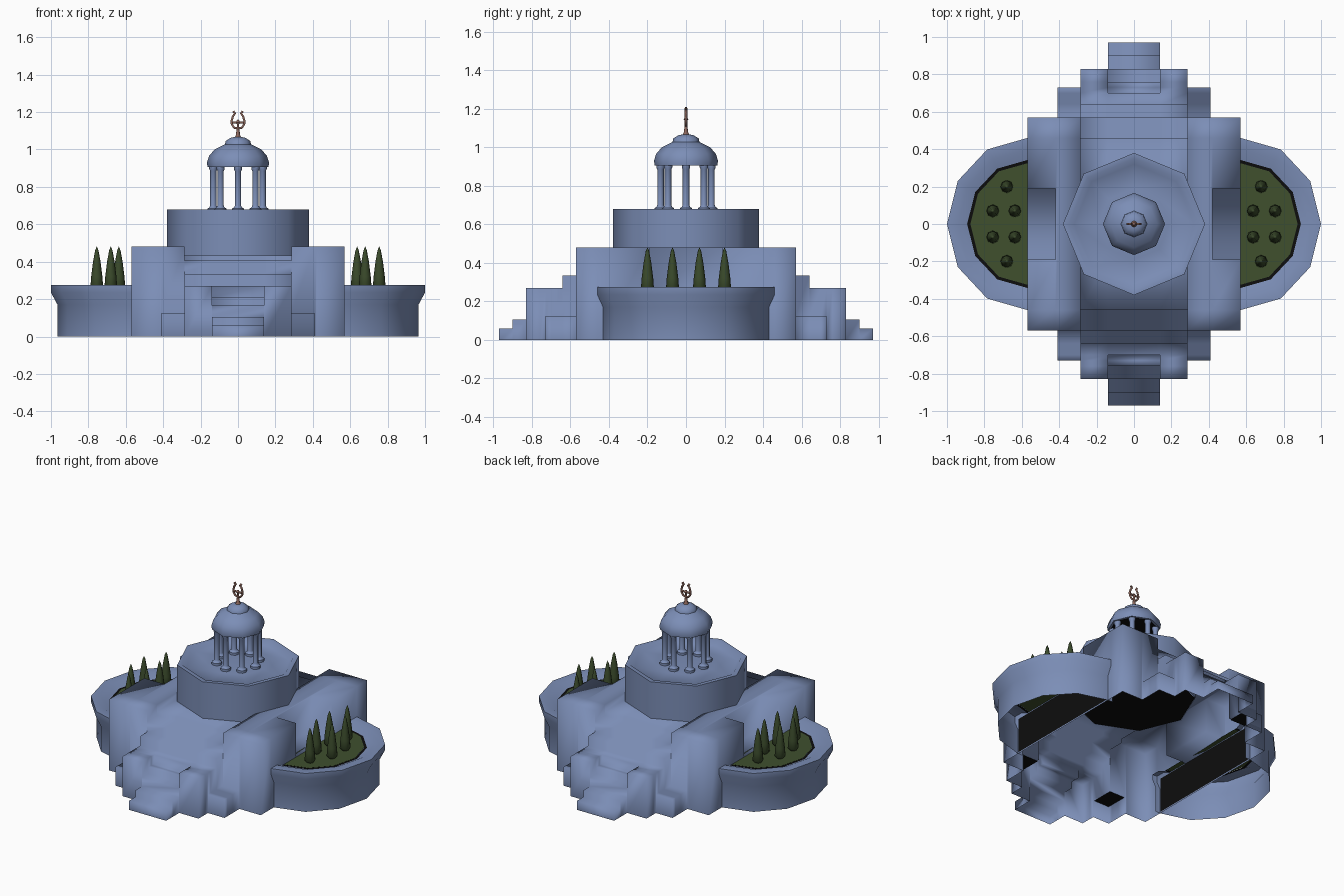
import bpy, bmesh, math

if "Cube" in bpy.data.objects:
    bpy.data.objects.remove(bpy.data.objects["Cube"])

def material(name, r, g, b):
    m = bpy.data.materials.new(name)
    m.diffuse_color = (r, g, b, 1)
    m.use_nodes = True
    m.node_tree.nodes["Principled BSDF"].inputs["Base Color"].default_value = m.diffuse_color
    return m

STONE = material("blue stone", 0.20, 0.27, 0.47)
GRASS = material("grass green", 0.05, 0.08, 0.027)
LEAF = material("cypress green", 0.042, 0.068, 0.024)
BRONZE = material("bronze", 0.27, 0.135, 0.105)
BLACK = material("black hollow", 0.004, 0.004, 0.004)

def finish(bm, name, mats, angle=30):
    bmesh.ops.remove_doubles(bm, verts=bm.verts, dist=1e-4)
    me = bpy.data.meshes.new(name)
    bm.to_mesh(me)
    bm.free()
    for m in mats:
        me.materials.append(m)
    ob = bpy.data.objects.new(name, me)
    bpy.context.collection.objects.link(ob)
    bpy.ops.object.select_all(action='DESELECT')
    bpy.context.view_layer.objects.active = ob
    ob.select_set(True)
    if angle >= 180:
        bpy.ops.object.shade_smooth()
    else:
        bpy.ops.object.shade_smooth_by_angle(angle=math.radians(angle))
    return ob

def plate(name, pts, mat):
    bm = bmesh.new()
    bm.faces.new([bm.verts.new(p) for p in pts])
    return finish(bm, name, [mat])

def ring(r, z, at=(0, 0), sides=8):
    return [(at[0] + r * math.cos(2 * math.pi * i / sides),
             at[1] + r * math.sin(2 * math.pi * i / sides), z) for i in range(sides)]

def lathe(name, profile, mat, at=(0, 0), angle=50, sides=8):
    """Turn an (r, z) profile, listed bottom to top, about a vertical axis."""
    bm = bmesh.new()
    rows = [[bm.verts.new(p) for p in (ring(r, z, at, sides) if r > 0 else [(*at, z)])]
            for r, z in profile]
    for a, b in zip(rows, rows[1:]):
        for i in range(sides):
            j = (i + 1) % sides
            bm.faces.new((a[i], a[j], b[0]) if len(b) == 1 else (a[i], a[j], b[j], b[i]))
    return finish(bm, name, [mat], angle)

# Stepped base: terrace, corner blocks, side niches and both stairs as one open shell
def height(x, y):
    x, y = abs(x), abs(y)
    if y < 0.57:
        if x > 0.57:
            return 0
        if x > 0.42 and y < 0.19:
            return 0.25
        if x > 0.285:
            return 0.48
        return 0.406 if y > 0.46 else 0.433
    if x < 0.285 and y < 0.64:
        return 0.335
    if x < 0.14:
        for edge, z in ((0.70, 0.27), (0.76, 0.21), (0.83, 0.165), (0.90, 0.105), (0.97, 0.06)):
            if y < edge:
                return z
    elif x < 0.285 and y < 0.83:
        return 0.27
    elif x < 0.41 and y < 0.73:
        return 0.125
    return 0

def both(values):
    return sorted([-v for v in values] + list(values))

xs = both((0.14, 0.285, 0.41, 0.42, 0.57))
ys = both((0.19, 0.46, 0.57, 0.64, 0.70, 0.73, 0.76, 0.83, 0.90, 0.97))
bm = bmesh.new()
def quad(*pts):
    bm.faces.new([bm.verts.new(p) for p in pts])

def cell(i, j):
    if 0 <= i < len(xs) - 1 and 0 <= j < len(ys) - 1:
        return height((xs[i] + xs[i + 1]) / 2, (ys[j] + ys[j + 1]) / 2)
    return 0

for i in range(len(xs) - 1):
    for j in range(len(ys) - 1):
        h = cell(i, j)
        if h == 0:
            continue
        c = [(xs[i], ys[j]), (xs[i + 1], ys[j]), (xs[i + 1], ys[j + 1]), (xs[i], ys[j + 1])]
        quad(*[(*p, h) for p in c])
        for k, (di, dj) in enumerate(((0, -1), (1, 0), (0, 1), (-1, 0))):
            n = cell(i + di, j + dj)
            if n < h:
                p, q = c[k], c[(k + 1) % 4]
                quad((*p, n), (*q, n), (*q, h), (*p, h))
finish(bm, "stepped_base", [STONE], 180)

# Black hollows seen from below: under the drum, the dome and the side blocks of the stairs
plate("drum_hollow", ring(0.375, 0.40)[::-1], BLACK)
plate("dome_hollow", ring(0.15, 0.908)[::-1], BLACK)
for sx in (-1, 1):
    for sy in (-1, 1):
        plate("side_block_hollow", [(sx * x, sy * y, 0.115) for x, y in
                                    ((0.29, 0.575), (0.405, 0.575), (0.405, 0.725), (0.29, 0.725))], BLACK)

# Octagonal drum with a dished top
lathe("drum", [(0.38, 0.40), (0.38, 0.68), (0.35, 0.68), (0.32, 0.655), (0.19, 0.668), (0, 0.668)],
      STONE, angle=60)

# Ring of eight columns
for i in range(8):
    a = math.pi / 4 * i
    lathe("column", [(0.032, 0.665), (0.032, 0.684), (0.021, 0.69), (0.017, 0.70), (0.017, 0.885),
                     (0.022, 0.895), (0.022, 0.907)],
          STONE, (0.132 * math.cos(a), 0.132 * math.sin(a)))

# Dome and its small lantern cap
lathe("dome", [(0.15, 0.905), (0.163, 0.905), (0.166, 0.93), (0.155, 0.965), (0.125, 1.0),
               (0.07, 1.027), (0.066, 1.045), (0.04, 1.062), (0.02, 1.066), (0, 1.066)], STONE)

# Finial: spike with a ball and an open harp shape on top
lathe("finial_spike", [(0.02, 1.06), (0.012, 1.075), (0.007, 1.11), (0.006, 1.135), (0.012, 1.145),
                       (0.006, 1.155), (0, 1.16)], BRONZE)
cu = bpy.data.curves.new("finial_harp", 'CURVE')
cu.dimensions = '3D'
cu.bevel_depth = 0.0065
cu.bevel_resolution = 1
cu.use_fill_caps = True
half = [(0.0, 1.112), (0.02, 1.116), (0.033, 1.135), (0.035, 1.15), (0.027, 1.178),
        (0.016, 1.193), (0.021, 1.203), (0.027, 1.197)]
path = [(-x, z) for x, z in reversed(half[1:])] + half
for pts in (path, [(-0.03, 1.145), (0.03, 1.145)]):
    sp = cu.splines.new('POLY')
    sp.points.add(len(pts) - 1)
    for p, (x, z) in zip(sp.points, pts):
        p.co = (x, 0, z, 1)
cu.materials.append(BRONZE)
bpy.context.collection.objects.link(bpy.data.objects.new("finial_harp", cu))

# Half-round planters with flared rim, grass bed and cypress trees on each side
def arc(side, a, b, z):
    pts = [(0.535, -b, z)]
    for k in range(7):
        t = math.radians(-90 + 30 * k)
        pts.append((0.57 + a * math.cos(t), b * math.sin(t), z))
    pts.append((0.535, b, z))
    return [(side * x, y, z) for x, y, z in pts]

# The last strip of the wall is the black gap beside the grass
WALL = [(0.395, 0.43, 0), (0.395, 0.43, 0.17), (0.43, 0.46, 0.235), (0.43, 0.46, 0.275),
        (0.37, 0.40, 0.275), (0.322, 0.342, 0.25), (0.305, 0.325, 0.249)]
for side, word in ((-1, "left"), (1, "right")):
    bm = bmesh.new()
    rows = [[bm.verts.new(p) for p in arc(side, *w)] for w in WALL]
    for r, (lo, hi) in enumerate(zip(rows, rows[1:])):
        for i in range(len(lo) - 1):
            f = [lo[i], lo[i + 1], hi[i + 1], hi[i]]
            face = bm.faces.new(f if side > 0 else f[::-1])
            face.material_index = int(r == len(WALL) - 2)
    finish(bm, word + "_planter_wall", [STONE, BLACK], 60)

    bed = arc(side, 0.305, 0.325, 0.25)
    plate(word + "_planter_grass", bed if side > 0 else bed[::-1], GRASS)
    # dark wall of the base hidden under the grass
    for x in (0.565, 0.575):
        plate(word + "_under_grass_wall", [(side * x, y, z) for y, z in
                                           ((-0.42, 0.005), (0.42, 0.005), (0.42, 0.24), (-0.42, 0.24))], BLACK)

    for x, y in ((0.68, 0.2), (0.755, 0.07), (0.637, 0.07)):
        for s in (-1, 1):
            lathe(word + "_cypress", [(0.022, 0.25), (0.034, 0.265), (0.03, 0.32), (0.02, 0.40),
                                      (0.009, 0.46), (0, 0.482)], LEAF, (side * x, s * y), 60)
